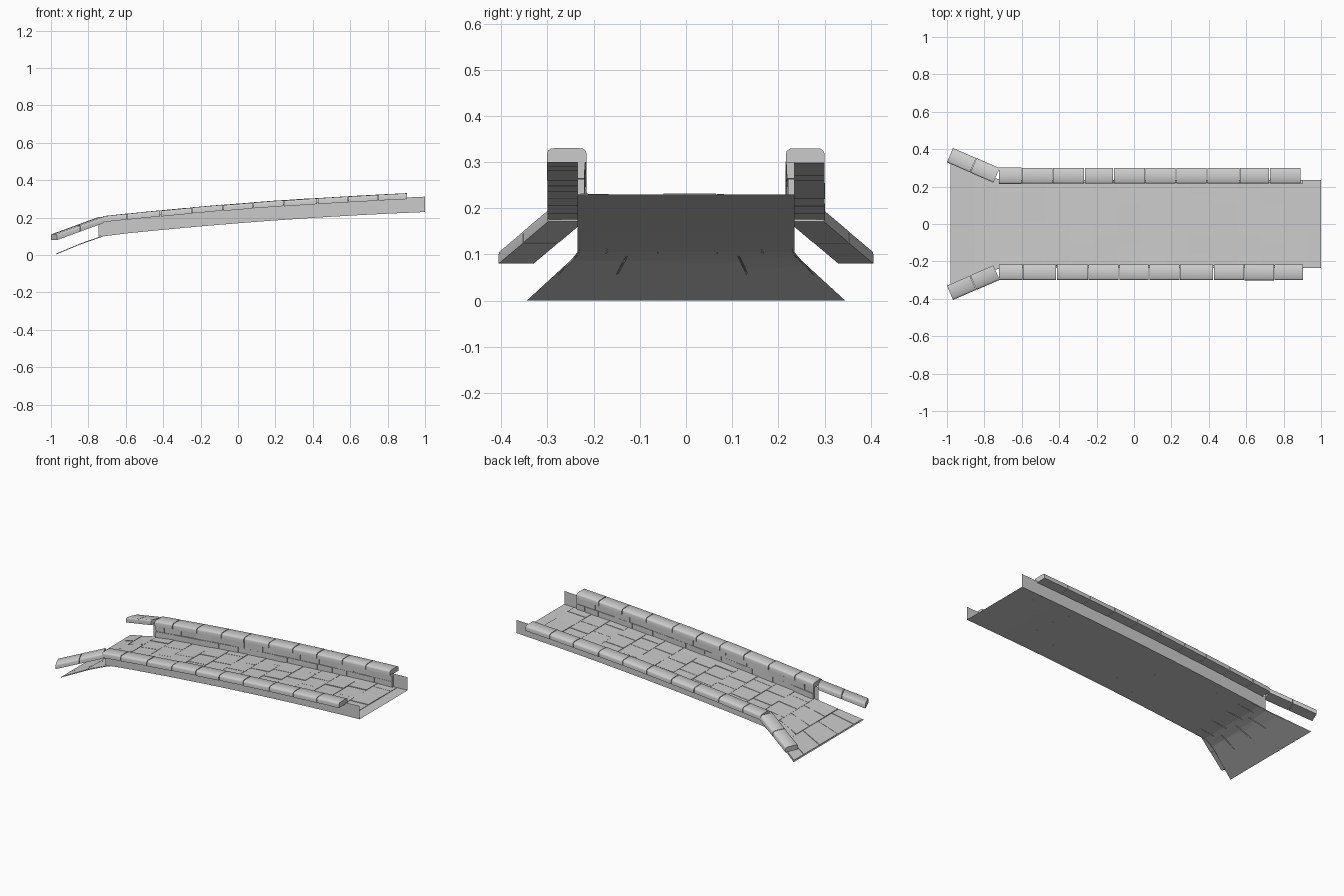
import bpy, bmesh, math, random
from mathutils import Vector

if "Cube" in bpy.data.objects:
    bpy.data.objects.remove(bpy.data.objects["Cube"])

random.seed(4)
stone_mat = bpy.data.materials.new("grey stone")
stone_mat.diffuse_color = (0.6, 0.6, 0.6, 1)
stone_mat.use_nodes = True
stone_mat.node_tree.nodes["Principled BSDF"].inputs["Base Color"].default_value = stone_mat.diffuse_color


def finish(name, bm, smooth=False, solid=True):
    if solid:
        bmesh.ops.recalc_face_normals(bm, faces=bm.faces)
    me = bpy.data.meshes.new(name)
    bm.to_mesh(me)
    bm.free()
    me.materials.append(stone_mat)
    ob = bpy.data.objects.new(name, me)
    bpy.context.collection.objects.link(ob)
    if smooth:
        bpy.ops.object.select_all(action='DESELECT')
        ob.select_set(True)
        bpy.context.view_layer.objects.active = ob
        bpy.ops.object.shade_smooth_by_angle(angle=math.radians(40))
    return ob


FLARE = [(-0.98, 0.345, 0.0), (-0.77, 0.25, 0.087), (-0.70, 0.235, 0.1048)]


def floor(x):
    """Half width and height of the gently arched deck, with its flared foot."""
    for a, b in zip(FLARE, FLARE[1:]):
        if x < b[0]:
            t = (x - a[0]) / (b[0] - a[0])
            return a[1] + t * (b[1] - a[1]), a[2] + t * (b[2] - a[2])
    return 0.235, 0.17 + 0.0795 * x - 0.0195 * x * x


def arch(x):
    return 0.17 + 0.0795 * x - 0.0195 * x * x


def steps(a, b, n):
    return [a + (b - a) * i / n for i in range(n + 1)]


# Deck sheet with the flared foot
bm = bmesh.new()
prev = None
for x in [-0.98, -0.77] + steps(-0.70, 1.0, 14):
    w, z = floor(x)
    row = [bm.verts.new((x, -w, z)), bm.verts.new((x, w, z))]
    if prev:
        bm.faces.new((prev[0], row[0], row[1], prev[1]))
    prev = row
finish("deck", bm, solid=False)

# Parapet side sheets
for s, side in ((-1, "front"), (1, "back")):
    bm = bmesh.new()
    prev = None
    for x in steps(-0.745, 1.0, 14):
        z = arch(x)
        row = [bm.verts.new((x, s * 0.235, z)), bm.verts.new((x, s * 0.235, z + 0.082))]
        if prev:
            f = (prev[0], row[0], row[1], prev[1])
            bm.faces.new(f if s < 0 else f[::-1])
        prev = row
    finish(side + "_parapet", bm, solid=False)


def slab(bm, base, top):
    """Open-backed block: four base points joined to four raised points."""
    b = [bm.verts.new(p) for p in base]
    t = [bm.verts.new(p) for p in top]
    bm.faces.new(t)
    for i in range(4):
        j = (i + 1) % 4
        bm.faces.new((b[i], b[j], t[j], t[i]))


# Paving stones, alternate columns offset, each slightly tilted
bm = bmesh.new()
columns = [-0.975, -0.85] + steps(-0.72, 0.93, 13)
for c, (x0, x1) in enumerate(zip(columns, columns[1:])):
    cuts = [-0.98, -0.5, 0.0, 0.5, 0.98] if c % 2 else [-0.98, -0.72, -0.25, 0.25, 0.72, 0.98]
    cuts = [cuts[0]] + [u + random.uniform(-0.04, 0.04) for u in cuts[1:-1]] + [cuts[-1]]
    for u0, u1 in zip(cuts, cuts[1:]):
        base, top = [], []
        h = random.uniform(0.001, 0.003)
        for x, u in ((x0 + 0.001, u0 + 0.006), (x1 - 0.001, u0 + 0.006),
                     (x1 - 0.001, u1 - 0.006), (x0 + 0.001, u1 - 0.006)):
            w, z = floor(x)
            base.append((x, u * w, z))
            top.append((x, u * w, z + h + random.uniform(0.001, 0.003)))
        slab(bm, base, top)
finish("paving_stones", bm)

# Two courses of stones on the inner face of each parapet
for s, side in ((-1, "front"), (1, "back")):
    bm = bmesh.new()
    for course in range(2):
        z0, z1 = 0.002 + course * 0.037, 0.037 + course * 0.037
        x = -0.72
        while x < 0.90:
            end = min(x + random.uniform(0.09, 0.15), 0.905)
            if course and x == -0.72:
                end = x + 0.06
            if 0.905 - end < 0.04:
                end = 0.905
            y = random.uniform(0.217, 0.221)
            pts = ((x + 0.001, z0), (end - 0.001, z0), (end - 0.001, z1), (x + 0.001, z1))
            slab(bm, [(px, s * 0.235, arch(px) + pz) for px, pz in pts],
                 [(px, s * (y + random.uniform(-0.001, 0.001)), arch(px) + pz) for px, pz in pts])
            x = end
    finish(side + "_inner_stones", bm)

# Rounded coping profile: (sideways, up)
PROFILE = [(-0.043, 0), (0.043, 0), (0.043, 0.020), (0.041, 0.026), (0.034, 0.031),
           (0, 0.032), (-0.034, 0.031), (-0.041, 0.026), (-0.043, 0.020)]


def coping(bm, p, q, scale=1.0):
    """Coping stone swept from p to q, ends square to the path in plan."""
    p, q = Vector(p), Vector(q)
    d = q - p
    across = Vector((-d.y, d.x, 0)).normalized()
    rings = [[bm.verts.new(c + across * a * scale + Vector((0, 0, h))) for a, h in PROFILE]
             for c in (p, q)]
    n = len(PROFILE)
    for i in range(n):
        j = (i + 1) % n
        bm.faces.new((rings[0][i], rings[0][j], rings[1][j], rings[1][i]))
    bm.faces.new(rings[0])
    bm.faces.new(rings[1])


joints = {
    -1: [-0.725, -0.595, -0.415, -0.245, -0.08, 0.08, 0.245, 0.425, 0.59, 0.75, 0.905],
    1: [-0.725, -0.60, -0.435, -0.265, -0.11, 0.06, 0.225, 0.39, 0.565, 0.725, 0.893]}
for s, side in ((-1, "front"), (1, "back")):
    # Straight run of coping stones
    bm = bmesh.new()
    for x0, x1 in zip(joints[s], joints[s][1:]):
        dz = random.uniform(-0.001, 0.001)
        coping(bm, (x0 + 0.002, s * 0.258, arch(x0) + 0.073 + dz),
               (x1 - 0.002, s * 0.258, arch(x1) + 0.073 + dz), random.uniform(0.97, 1.0))
    finish(side + "_coping", bm, smooth=True)

    # Splayed wing coping, two stones floating above the flared foot
    bm = bmesh.new()
    a, b = Vector((-0.735, s * 0.26, 0.171)), Vector((-0.984, s * 0.368, 0.080))
    coping(bm, a, a.lerp(b, 0.495), 0.98)
    coping(bm, a.lerp(b, 0.505), b, 0.96)
    finish(side + "_wing_coping", bm, smooth=True)
